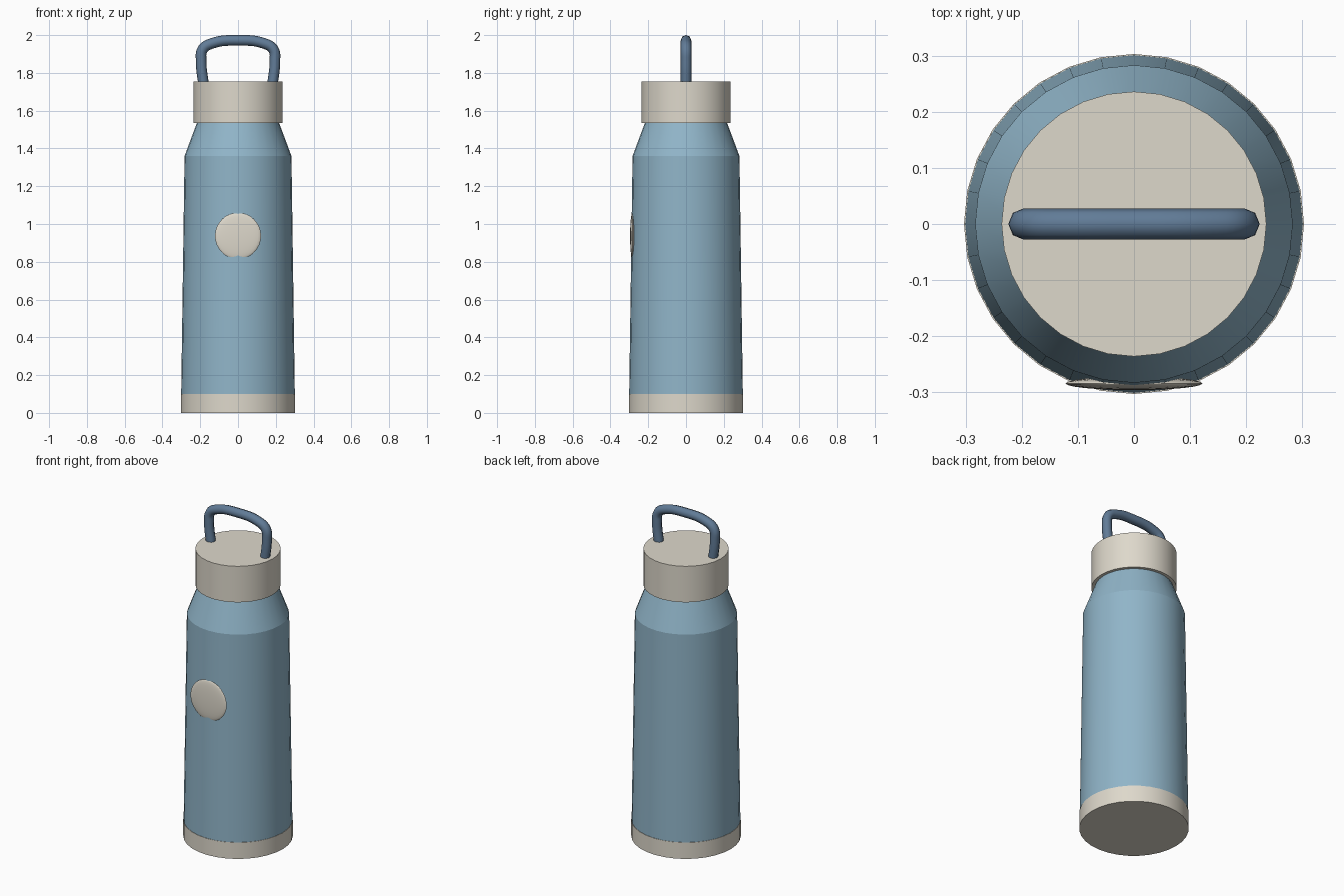
import bpy
import math

if "Cube" in bpy.data.objects:
    bpy.data.objects.remove(bpy.data.objects["Cube"])

SIDES = 32


def make_material(name, rgb):
    mat = bpy.data.materials.new(name)
    mat.use_nodes = True
    colour = (*rgb, 1)
    mat.diffuse_color = colour
    mat.node_tree.nodes["Principled BSDF"].inputs["Base Color"].default_value = colour
    return mat


blue = make_material("soft blue", (0.28, 0.46, 0.58))
cream = make_material("warm cream", (0.73, 0.69, 0.60))
slate = make_material("slate blue", (0.12, 0.20, 0.31))


def finish(obj, mat, angle):
    obj.data.materials.append(mat)
    bpy.ops.object.select_all(action="DESELECT")
    obj.select_set(True)
    bpy.context.view_layer.objects.active = obj
    bpy.ops.object.shade_smooth_by_angle(angle=math.radians(angle))
    return obj


def turned(name, profile, mat):
    """Closed solid of revolution from (radius, height) pairs, bottom to top."""
    verts = [(r * math.sin(math.tau * i / SIDES), -r * math.cos(math.tau * i / SIDES), z)
             for r, z in profile for i in range(SIDES)]
    faces = [tuple(reversed(range(SIDES))),
             tuple(range(len(verts) - SIDES, len(verts)))]
    for ring in range(len(profile) - 1):
        a, b = ring * SIDES, (ring + 1) * SIDES
        for i in range(SIDES):
            j = (i + 1) % SIDES
            faces.append((a + i, a + j, b + j, b + i))
    mesh = bpy.data.meshes.new(name)
    mesh.from_pydata(verts, [], faces)
    obj = bpy.data.objects.new(name, mesh)
    bpy.context.collection.objects.link(obj)
    return finish(obj, mat, 15)


# Bottle shell, foot band and lid
turned("bottle_body", [(0.301, 0.09), (0.283, 1.36), (0.212, 1.55)], blue)
turned("base_band", [(0.303, 0.0), (0.303, 0.10)], cream)
turned("lid", [(0.236, 1.535), (0.236, 1.755)], cream)

# Thin domed badge on the front
bpy.ops.mesh.primitive_uv_sphere_add(segments=24, ring_count=16, radius=1,
                                     location=(0, -0.284, 0.937))
badge = bpy.context.object
badge.name = "front_badge"
badge.scale = (0.122, 0.012, 0.122)
bpy.ops.object.transform_apply(location=False, rotation=False, scale=True)
finish(badge, cream, 60)

# Carry loop: half a path, mirrored, swept with a round section
half = [(0.181, 1.73), (0.195, 1.86), (0.187, 1.925), (0.135, 1.957)]
path = [(-x, z) for x, z in half] + [(0, 1.972)] + [(x, z) for x, z in reversed(half)]
curve = bpy.data.curves.new("carry_loop", "CURVE")
curve.dimensions = "3D"
curve.bevel_depth = 0.028
curve.bevel_resolution = 2
curve.resolution_u = 6
curve.use_fill_caps = True
spline = curve.splines.new("BEZIER")
spline.bezier_points.add(len(path) - 1)
for point, (x, z) in zip(spline.bezier_points, path):
    point.co = (x, 0, z)
    point.handle_left_type = point.handle_right_type = "AUTO"
loop = bpy.data.objects.new("carry_loop", curve)
bpy.context.collection.objects.link(loop)
bpy.ops.object.select_all(action="DESELECT")
loop.select_set(True)
bpy.context.view_layer.objects.active = loop
bpy.ops.object.convert(target="MESH")
finish(bpy.context.object, slate, 60)
